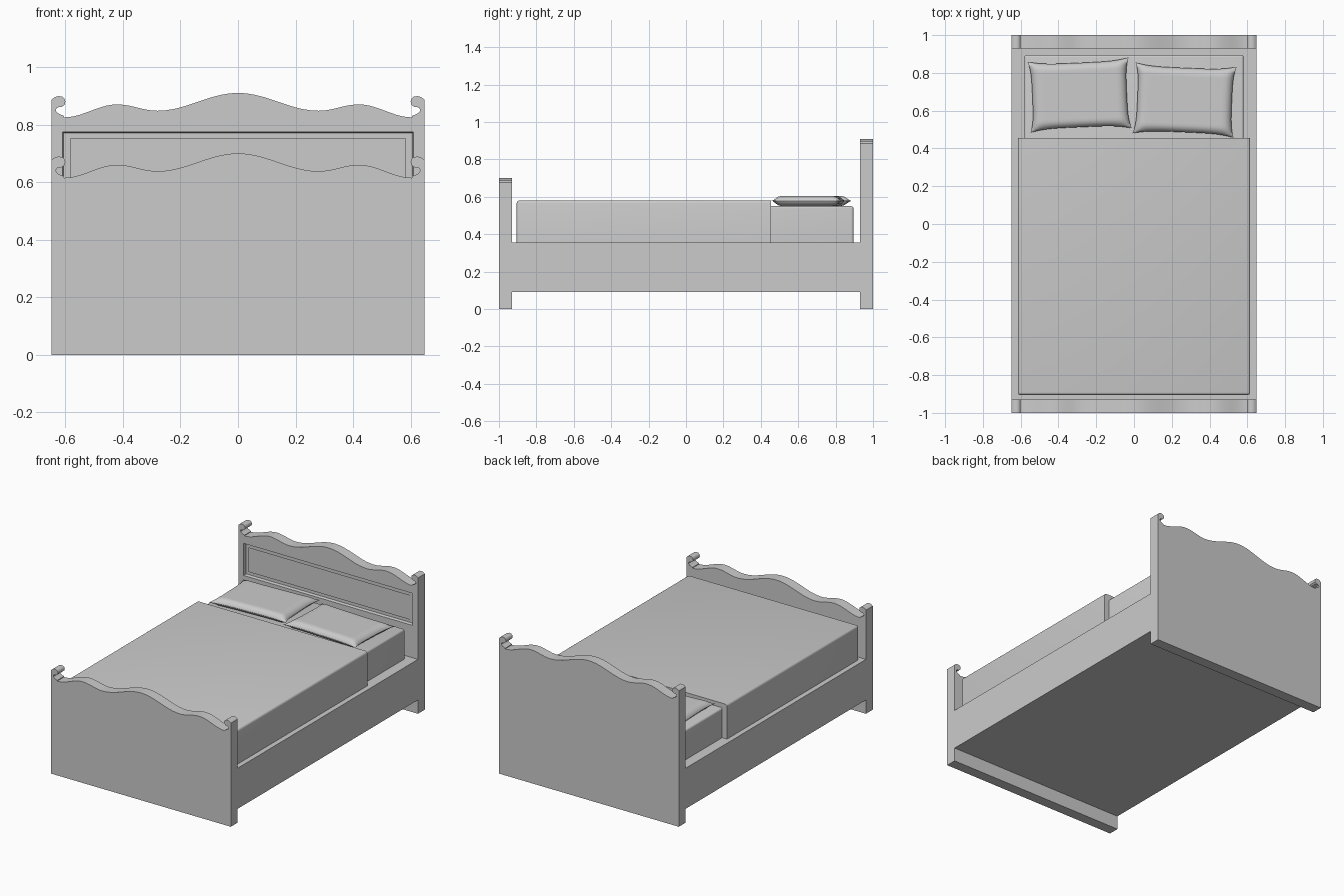
import bpy, bmesh, math
from mathutils import Matrix

cube = bpy.data.objects.get("Cube")
if cube:
    bpy.data.objects.remove(cube, do_unlink=True)

grey = bpy.data.materials.new("plain_grey")
grey.use_nodes = True
COLOUR = (0.6, 0.6, 0.6, 1)
grey.diffuse_color = COLOUR
grey.node_tree.nodes["Principled BSDF"].inputs["Base Color"].default_value = COLOUR


def finish(name, bm, smooth=None):
    bmesh.ops.recalc_face_normals(bm, faces=bm.faces[:])
    mesh = bpy.data.meshes.new(name)
    bm.to_mesh(mesh)
    bm.free()
    mesh.materials.append(grey)
    obj = bpy.data.objects.new(name, mesh)
    bpy.context.collection.objects.link(obj)
    bpy.ops.object.select_all(action='DESELECT')
    bpy.context.view_layer.objects.active = obj
    obj.select_set(True)
    if smooth:
        bpy.ops.object.shade_smooth_by_angle(angle=math.radians(smooth))
    return obj


def box_mesh(x, y0, y1, z0, z1):
    bm = bmesh.new()
    bmesh.ops.create_cube(bm, size=1)
    for v in bm.verts:
        v.co.x *= 2 * x
        v.co.y = y1 if v.co.y > 0 else y0
        v.co.z = z1 if v.co.z > 0 else z0
    return bm


def soft_box(name, x, y0, y1, z0, z1, radius, keep_back=False):
    # rounded top and upright corners; the back edge can stay square
    bm = box_mesh(x, y0, y1, z0, z1)
    edges = []
    for e in bm.edges:
        mid = (e.verts[0].co + e.verts[1].co) / 2
        if mid.z > z0 + 0.001 and not (keep_back and mid.y > y1 - 0.001):
            edges.append(e)
    bmesh.ops.bevel(bm, geom=edges, offset=radius, segments=4, profile=0.5, affect='EDGES')
    return finish(name, bm, 40)


# Board outline: wavy crest between extremes, ending in a small scroll
W = 0.648
CREST = [(0, 0), (0.28, -0.062), (0.42, -0.04), (0.605, -0.085)]
SCROLL = [(0.605, -0.08), (0.626, -0.071), (0.633, -0.062), (0.631, -0.053),
          (0.622, -0.049), (0.611, -0.048), (0.602, -0.040), (0.600, -0.030),
          (0.603, -0.020), (0.611, -0.013), (0.624, -0.011), (0.638, -0.015), (W, -0.024)]


def half_outline():
    pts = []
    for (xa, za), (xb, zb) in zip(CREST, CREST[1:]):
        steps = 10
        for i in range(steps):
            t = i / steps
            s = (1 - math.cos(math.pi * t)) / 2
            pts.append((xa + (xb - xa) * t, za + (zb - za) * s))
    return pts + [CREST[-1]] + SCROLL


def board(name, y0, y1, top):
    right = [(x, top + z) for x, z in half_outline()] + [(W, 0)]
    outline = right + [(-x, z) for x, z in reversed(right[1:])]
    bm = bmesh.new()
    face = bm.faces.new([bm.verts.new((x, y0, z)) for x, z in outline])
    new = bmesh.ops.extrude_face_region(bm, geom=[face])["geom"]
    bmesh.ops.translate(bm, vec=(0, y1 - y0, 0),
                        verts=[g for g in new if isinstance(g, bmesh.types.BMVert)])
    return finish(name, bm, 35)


def taper_plate(name, x, z0, z1, y_front, y_back, slope):
    # plate whose rear rim is inset (positive slope) or spread (negative)
    bm = box_mesh(x, y_front, y_back, z0, z1)
    for v in bm.verts:
        if v.co.y > (y_front + y_back) / 2:
            v.co.x -= math.copysign(slope, v.co.x)
            v.co.z -= math.copysign(slope, v.co.z - (z0 + z1) / 2)
    return finish(name, bm)


# Bed frame
board("footboard", -1, -0.93, 0.70)
headboard = board("headboard", 0.93, 1, 0.91)
finish("bed_frame", box_mesh(W, -0.93, 0.93, 0.09, 0.355))

# Recessed panel in the headboard, with a raised field
cutter = taper_plate("panel_cutter", 0.611, 0.565, 0.776, 0.925, 0.95, 0.005)
cutter.hide_render = True
mod = headboard.modifiers.new("panel_recess", 'BOOLEAN')
mod.operation = 'DIFFERENCE'
mod.solver = 'EXACT'
mod.object = cutter
bpy.context.view_layer.objects.active = headboard
bpy.ops.object.modifier_apply(modifier=mod.name)
bpy.data.objects.remove(cutter, do_unlink=True)
taper_plate("headboard_field", 0.583, 0.592, 0.752, 0.942, 0.952, -0.008)

# Bedding
soft_box("mattress", 0.58, -0.89, 0.895, 0.35, 0.55, 0.012)
soft_box("blanket", 0.615, -0.905, 0.455, 0.35, 0.58, 0.014, keep_back=True)


def pillow(name, x, y, angle):
    # cushion with pulled corners, hollow sides and a flat, full middle
    bm = bmesh.new()
    n = 24
    bmesh.ops.create_grid(bm, x_segments=n, y_segments=n, size=1)
    bmesh.ops.solidify(bm, geom=bm.faces[:], thickness=0.01)
    mid = sum(v.co.z for v in bm.verts) / len(bm.verts)
    for v in bm.verts:
        u, w = v.co.x, v.co.y
        side = 1 if v.co.z > mid else -1
        px = u * (0.268 - 0.018 * (1 - w ** 4) * abs(u) ** 3)
        py = w * (0.188 - 0.018 * (1 - u ** 4) * abs(w) ** 3)
        fall_x = min(1, (1 - abs(u)) / 0.2)
        fall_y = min(1, (1 - abs(w)) / 0.26)
        puff = math.sin(fall_x * math.pi / 2) * math.sin(fall_y * math.pi / 2)
        v.co = (px, py, side * (0.001 + 0.026 * puff ** 0.8))
    bmesh.ops.rotate(bm, verts=bm.verts[:], matrix=Matrix.Rotation(math.radians(angle), 3, 'Z'))
    bmesh.ops.translate(bm, verts=bm.verts[:], vec=(x, y, 0.578))
    return finish(name, bm, 60)


pillow("right_pillow", -0.288, 0.683, 2.5)
pillow("left_pillow", 0.268, 0.656, -2.5)
